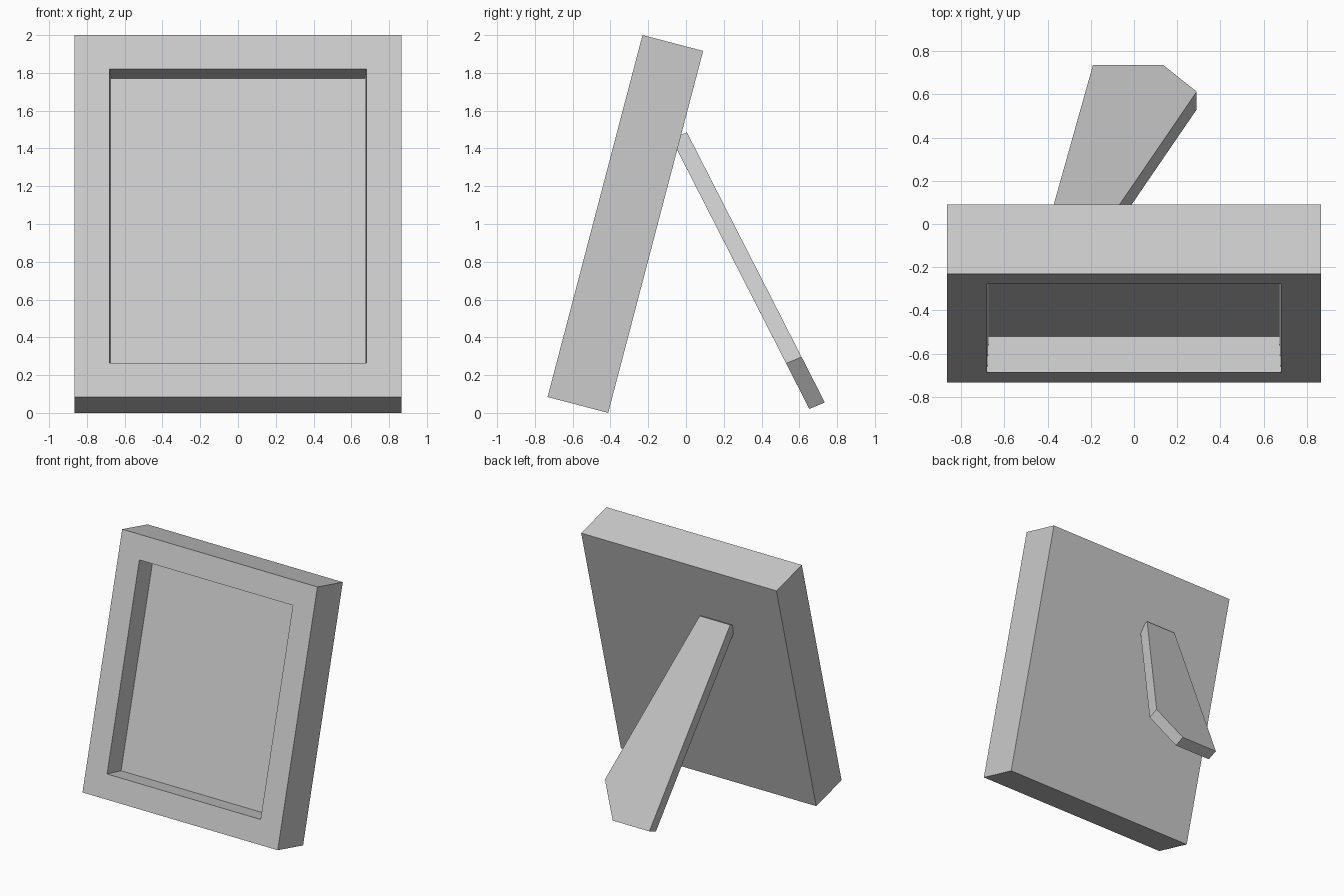
import bpy, bmesh, math
from mathutils import Matrix, Vector

if "Cube" in bpy.data.objects:
    bpy.data.objects.remove(bpy.data.objects["Cube"])


def make_object(name, bm):
    bmesh.ops.recalc_face_normals(bm, faces=bm.faces)
    mesh = bpy.data.meshes.new(name)
    bm.to_mesh(mesh)
    bm.free()
    obj = bpy.data.objects.new(name, mesh)
    bpy.context.collection.objects.link(obj)
    return obj


# Frame: leaning slab with a slightly tapered picture recess in its front
WIDTH, DEPTH, HEIGHT = 1.73, 0.332, 1.981
LEAN = math.radians(14.7)
bm = bmesh.new()
bmesh.ops.create_cube(bm, size=1, matrix=Matrix.Translation((0, DEPTH / 2, HEIGHT / 2))
                      @ Matrix.Diagonal((WIDTH, DEPTH, HEIGHT, 1)))
bm.normal_update()
front = min(bm.faces, key=lambda f: f.normal.y)
bmesh.ops.inset_region(bm, faces=[front], thickness=0.185, use_even_offset=True)
bmesh.ops.inset_region(bm, faces=[front], thickness=0.008, depth=-0.17, use_even_offset=True)
frame = make_object("picture_frame", bm)
frame.rotation_euler.x = -LEAN
frame.location = (0, -0.733, DEPTH * math.sin(LEAN))

# Easel leg: flat board, widening downwards, one bottom corner cut off
outline = [(-0.395, 0.005, 1.485), (-0.19, 0.735, 0.055), (0.135, 0.735, 0.055),
           (0.29, 0.612, 0.296), (-0.125, 0.005, 1.485)]
bm = bmesh.new()
face = bm.faces.new([bm.verts.new(p) for p in outline])
ext = bmesh.ops.extrude_face_region(bm, geom=[face], use_keep_orig=True)
moved = [g for g in ext["geom"] if isinstance(g, bmesh.types.BMVert)]
bmesh.ops.translate(bm, verts=moved, vec=Vector((0, -0.082, -0.034)))
make_object("easel_leg", bm)
